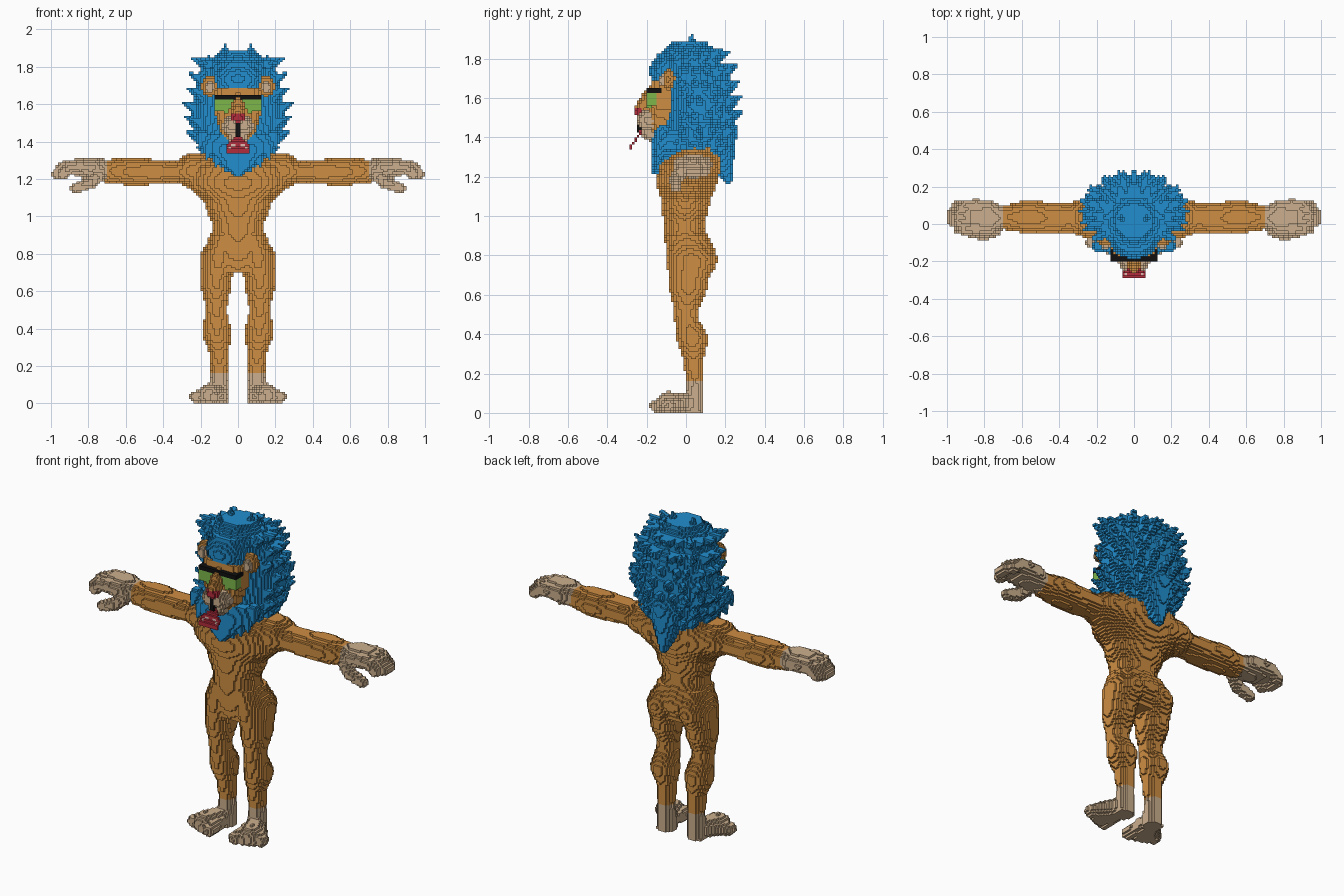
import bpy, math, random
from mathutils import Vector

random.seed(4)
cube = bpy.data.objects.get("Cube")
if cube:
    bpy.data.objects.remove(cube)

H = 0.0125   # block size
cells = {}   # block -> part that owns it; later parts replace earlier ones


def fill(part, lo, hi, inside):
    """Fill blocks whose centre passes the test, mirrored over x."""
    a = [math.floor(v / H) for v in lo]
    b = [math.ceil(v / H) for v in hi]
    for i in range(max(a[0], 0), b[0] + 1):
        for j in range(a[1], b[1] + 1):
            for k in range(max(a[2], 0), b[2] + 1):
                if inside((i + .5) * H, (j + .5) * H, (k + .5) * H):
                    cells[i, j, k] = cells[-1 - i, j, k] = part


def section(stations, t):
    for s, e in zip(stations, stations[1:]):
        if s[0] <= t <= e[0]:
            f = (t - s[0]) / (e[0] - s[0])
            f = f * f * (3 - 2 * f)
            return [p + (q - p) * f for p, q in zip(s[1:], e[1:])]
    return None


def loft(part, stations, axis="z", power=2):
    """Oval sections: position along the axis, then the two extents."""
    def inside(x, y, z):
        t, u, v = (z, x, y) if axis == "z" else (x, y, z)
        s = section(stations, t)
        if not s:
            return False
        a0, a1, b0, b1 = s
        du = abs(2 * u - a0 - a1) / (a1 - a0)
        dv = abs(2 * v - b0 - b1) / (b1 - b0)
        return du ** power + dv ** power <= 1
    ts, a0, a1, b0, b1 = zip(*stations)
    lo = (min(ts), min(a0), min(b0))
    hi = (max(ts), max(a1), max(b1))
    if axis == "z":
        lo, hi = lo[1:] + lo[:1], hi[1:] + hi[:1]
    fill(part, lo, hi, inside)


def cone(part, a, b, ra, rb):
    a, b = Vector(a), Vector(b)
    d, r = b - a, max(ra, rb)

    def inside(*p):
        w = Vector(p) - a
        f = min(1, max(0, w.dot(d) / d.length_squared))
        return (w - d * f).length <= ra + (rb - ra) * f
    fill(part, [min(p, q) - r for p, q in zip(a, b)],
         [max(p, q) + r for p, q in zip(a, b)], inside)


def ball(part, c, r):
    fill(part, [p - q for p, q in zip(c, r)], [p + q for p, q in zip(c, r)],
         lambda *p: sum(((v - m) / q) ** 2 for v, m, q in zip(p, c, r)) <= 1)


def box(part, lo, hi, rule=lambda x, y, z: True):
    fill(part, lo, hi, lambda *p: all(a <= v <= b for a, v, b in zip(lo, p, hi)) and rule(*p))


def wide(z, r, front, back):
    return (z, -r, r, front, back)


# Torso
loft("torso", [wide(.7, .15, -.08, .1), wide(.8, .18, -.1, .15), wide(.95, .137, -.115, .097),
               wide(1.06, .175, -.125, .12), wide(1.18, .275, -.15, .16),
               wide(1.25, .28, -.14, .175), wide(1.345, .2, -.06, .18)])

# Legs
shank = [(0, .05, .155, -.02, .09), (.16, .055, .145, 0, .09), (.24, .05, .15, -.01, .085),
         (.38, .038, .19, -.045, .112), (.5, .058, .175, -.06, .06), (.65, .035, .2, -.085, .11),
         (.78, .005, .2, -.1, .16), (.9, 0, .155, -.1, .11)]
loft("leg", shank[1:])

# Feet and toes
loft("foot", shank[:2])
cone("foot", (.1, .04, .05), (.155, -.09, .045), .05, .062)
for n in range(4):
    x, y = .085 + .047 * n, -.15 + .018 * n
    cone("foot", (.1 + .02 * n, -.03, .045), (x, y, .035), .04, .033)

# Arms
loft("arm", [(.12, -.11, .17, 1.1, 1.345), (.25, -.075, .145, 1.15, 1.34),
             (.34, -.05, .115, 1.18, 1.3), (.44, -.055, .115, 1.17, 1.305),
             (.56, -.05, .125, 1.165, 1.315), (.71, -.03, .1, 1.18, 1.305)], "x")

# Hands, fingers and thumb
loft("hand", [(.7, -.03, .1, 1.19, 1.305), (.78, -.06, .13, 1.2, 1.315),
              (.88, -.05, .125, 1.21, 1.31)], "x")
for n in range(4):
    y = -.025 + .04 * n
    reach = (.94, .97, .97, .945)[n]
    cone("hand", (.84, y, 1.265), (reach - .04, y, 1.26), .038, .034)
    cone("hand", (reach - .04, y, 1.26), (reach, y, 1.225), .034, .03)
cone("hand", (.74, -.03, 1.22), (.79, -.055, 1.18), .035, .032)
cone("hand", (.79, -.055, 1.18), (.87, -.05, 1.15), .032, .028)

# Mane: core, forehead hair, beard and back lock
core = [wide(1.28, .13, -.1, .18), wide(1.4, .215, -.13, .22), wide(1.55, .25, -.1, .235),
        wide(1.7, .22, -.1, .22), wide(1.8, .185, -.14, .17), wide(1.885, .1, -.08, .11)]
loft("mane", core)
loft("mane", [wide(1.66, .115, -.175, 0), wide(1.74, .13, -.185, 0), wide(1.83, .1, -.15, 0)])
loft("mane", [wide(1.21, .02, -.175, -.1), wide(1.28, .1, -.175, -.03),
              wide(1.36, .18, -.175, .02), wide(1.44, .2, -.16, .02)], power=3)
cone("mane", (0, .14, 1.4), (0, .21, 1.19), .13, .025)

# Mane tufts in rings, leaning upward
for ring in range(7):
    z = 1.34 + ring * .078
    x0, x1, y0, y1 = section(core, z)
    for n in range(7):
        a = math.radians(-25 + 19 * n + 9 * (ring % 2) + random.uniform(-4, 4))
        out = Vector((math.cos(a), math.sin(a), .45))
        base = Vector((x1 * out.x * .9, (y0 + y1) / 2 + (y1 - y0) / 2 * out.y * .9, z))
        cone("mane", base, base + out * random.uniform(.062, .085), .038, .006)
for tip in [(0, -.08, 1.88), (.07, .03, 1.915), (.06, .13, 1.86), (.16, .04, 1.86),
            (.11, -.07, 1.85), (.14, .13, 1.82), (0, .09, 1.89), (.2, 0, 1.8)]:
    cone("mane", (tip[0] * .85, tip[1] * .9, tip[2] - .08), tip, .05, .006)
for x, z in [(.06, 1.24), (.12, 1.27), (.17, 1.31), (.21, 1.37)]:
    cone("mane", (x * .9, -.12, z + .06), (x, -.145, z), .035, .008)

# Face, muzzle and nose
loft("face", [wide(1.38, .05, -.17, 0), wide(1.48, .105, -.185, 0), wide(1.58, .13, -.185, 0),
              wide(1.69, .12, -.175, 0)], power=4)
cone("face", (0, -.17, 1.62), (0, -.225, 1.55), .04, .035)
ball("muzzle", (.035, -.19, 1.485), (.05, .06, .055))
ball("muzzle", (0, -.18, 1.425), (.055, .05, .045))
ball("nose", (0, -.237, 1.53), (.042, .025, .027))
box("mouth_line", (0, -.252, 1.43), (.01, -.2, 1.505))

# Ears
ball("ear", (.15, -.09, 1.695), (.046, .035, .055))
ball("inner_ear", (.152, -.122, 1.69), (.026, .014, .033))

# Tongue with a pale mark
for step in range(8):
    f = step / 7
    z = 1.433 - .0125 * step
    y = -.226 - .058 * f
    box("tongue", (0, y - .008, z - .007), (.018 + .05 * min(1, f * 1.5), y + .006, z + .007))
box("tongue_mark", (.012, -.3, 1.365), (.045, -.225, 1.4),
    lambda x, y, z: abs(z - 1.395 + x * .5) < .008 and
    cells.get((math.floor(x / H), math.floor(y / H), math.floor(z / H))) == "tongue")

# Visor with its top bar
box("visor", (0, -.2, 1.55), (.12, -.15, 1.63),
    lambda x, y, z: z > (1.595 - x * .5 if x < .05 else 1.54 + x * .2))
box("visor_bar", (0, -.2, 1.625), (.125, -.125, 1.652))


# Colours
def material(name, colour):
    m = bpy.data.materials.new(name)
    m.use_nodes = True
    m.diffuse_color = (*colour, 1)
    m.node_tree.nodes["Principled BSDF"].inputs["Base Color"].default_value = (*colour, 1)
    return m


palette = {
    material("orange_fur", (.62, .27, .055)): ["torso", "leg", "arm", "face", "ear"],
    material("beige_skin", (.6, .43, .27)): ["foot", "hand", "muzzle", "inner_ear"],
    material("blue_hair", (.015, .27, .62)): ["mane"],
    material("green_glass", (.2, .47, .07)): ["visor"],
    material("black", (.005, .005, .005)): ["visor_bar", "mouth_line"],
    material("red", (.45, .025, .045)): ["nose", "tongue"],
    material("pale_pink", (.75, .5, .45)): ["tongue_mark"],
}
paired = ["leg", "foot", "arm", "hand", "ear", "inner_ear"]

# Block surfaces: one object per part, outer faces only
groups = {}
for cell, part in cells.items():
    side = ("left_" if cell[0] >= 0 else "right_") if part in paired else ""
    groups.setdefault((side + part, part), []).append(cell)

for (name, part), blocks in groups.items():
    index, faces = {}, []
    for cell in blocks:
        for axis in range(3):
            for d in (0, 1):
                beside = list(cell)
                beside[axis] += 2 * d - 1
                if tuple(beside) in cells:
                    continue
                quad = []
                for u, v in ((0, 0), (1, 0), (1, 1), (0, 1)):
                    p = list(cell)
                    p[axis] += d
                    p[(axis + 1) % 3] += u
                    p[(axis + 2) % 3] += v
                    quad.append(index.setdefault(tuple(p), len(index)))
                faces.append(quad if d else quad[::-1])
    mesh = bpy.data.meshes.new(name)
    mesh.from_pydata([[c * H for c in p] for p in index], [], faces)
    mesh.materials.append(next(m for m, parts in palette.items() if part in parts))
    bpy.context.collection.objects.link(bpy.data.objects.new(name, mesh))
